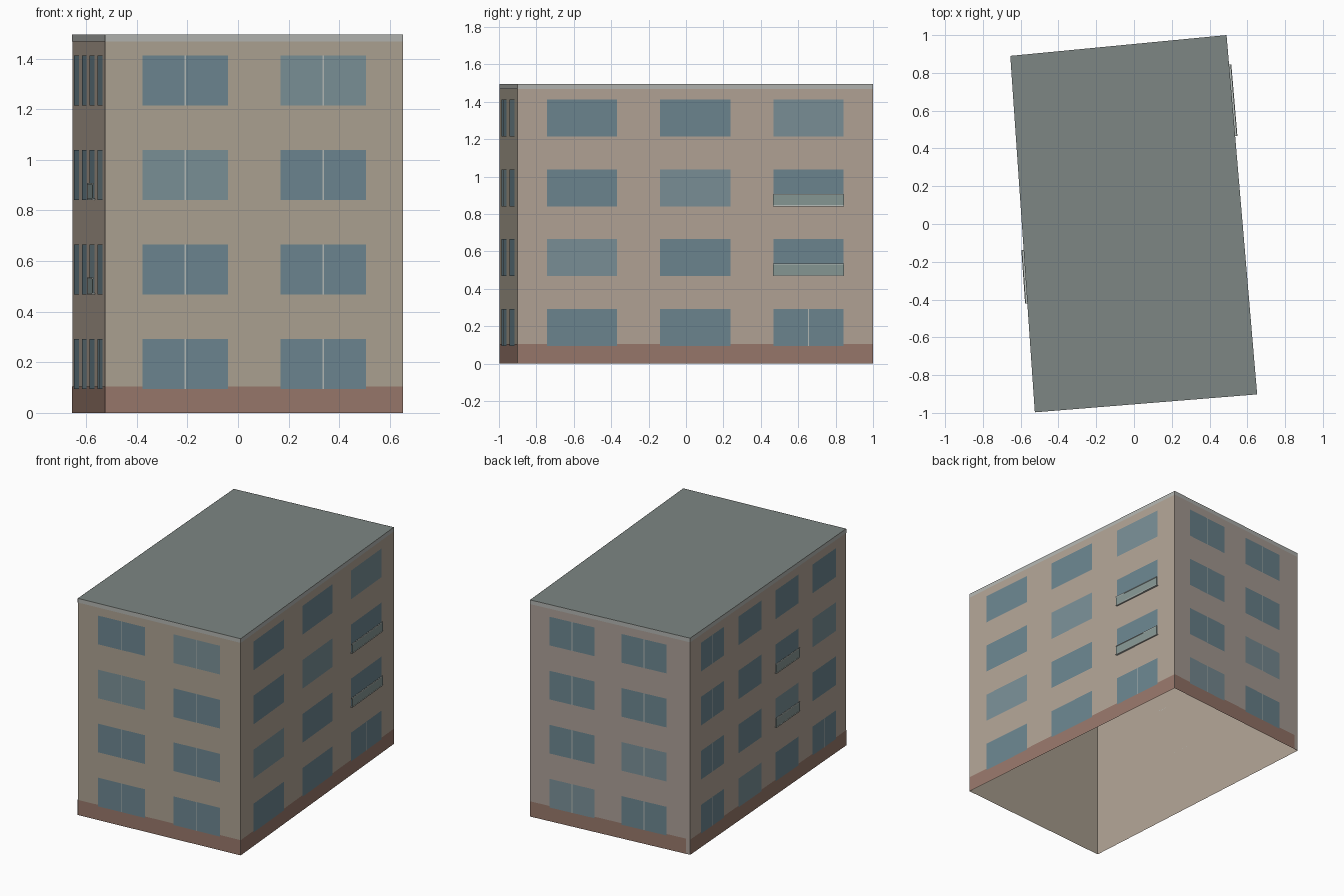
import bpy, bmesh
from mathutils import Vector

if "Cube" in bpy.data.objects:
    bpy.data.objects.remove(bpy.data.objects["Cube"])

H = 1.495
# Footprint, counter-clockwise from the front left corner
FOOT = [(-0.525, -0.997), (0.652, -0.902), (0.49, 1.0), (-0.627, 0.8927), (-0.655, 0.89)]
COLORS = {
    "front_wall": (172, 162, 146), "right_wall": (178, 164, 150), "back_wall": (172, 160, 152),
    "back_wall_return": (172, 160, 152), "left_wall": (178, 164, 150),
    "roof": (125, 134, 131), "plinth_band": (152, 120, 107), "roof_fascia": (178, 180, 176),
    "dark_windows": (108, 134, 144), "light_windows": (122, 144, 151),
    "window_mullions": (180, 186, 182), "balcony_panels": (135, 152, 149),
    "balcony_rails": (185, 192, 188), "balcony_slabs": (185, 192, 188),
}
parts = {}


def linear(c):
    c /= 255
    return c / 12.92 if c <= 0.04045 else ((c + 0.055) / 1.055) ** 2.4


def mesh_of(name):
    return parts.setdefault(name, bmesh.new()) if name not in parts else parts[name]


class Wall:
    """Local frame of one facade: u along it, z up, d outward."""
    def __init__(self, a, b):
        self.a = Vector((*a, 0))
        d = Vector((*b, 0)) - self.a
        self.length = d.length
        self.u = d.normalized()
        self.n = Vector((self.u.y, -self.u.x, 0))

    def at(self, u, z, d):
        return self.a + self.u * u + self.n * d + Vector((0, 0, z))

    def panel(self, name, u0, u1, z0, z1, d=0.0):
        bm = mesh_of(name)
        bm.faces.new([bm.verts.new(self.at(u, z, d))
                      for u, z in ((u0, z0), (u1, z0), (u1, z1), (u0, z1))])

    def block(self, name, u0, u1, z0, z1, d0, d1):
        bm = mesh_of(name)
        v = [bm.verts.new(self.at(u, z, d)) for d in (d0, d1)
             for u, z in ((u0, z0), (u1, z0), (u1, z1), (u0, z1))]
        for f in ((3, 2, 1, 0), (4, 5, 6, 7), (0, 1, 5, 4), (1, 2, 6, 5), (2, 3, 7, 6), (3, 0, 4, 7)):
            bm.faces.new([v[i] for i in f])


# Open-bottomed shell, with the fascia running round the top
names = ["front_wall", "right_wall", "back_wall", "back_wall_return", "left_wall"]
walls = [Wall(FOOT[i], FOOT[(i + 1) % 5]) for i in range(5)]
for name, w in zip(names, walls):
    w.panel(name, 0, w.length, 0, H)
    w.panel("roof_fascia", 0, w.length, 1.467, H, 0.001)

# Flat roof
bm = mesh_of("roof")
bm.faces.new([bm.verts.new((x, y, H)) for x, y in FOOT])

# Facades: plinth band, window grid, mullions and shallow balconies
MARGIN, FLOORS = 0.043, 4
for i, (w, cols) in enumerate(((walls[0], 2), (walls[1], 3), (walls[2], 2), (walls[4], 4))):
    w.panel("plinth_band", 0, w.length, 0, 0.105, 0.001)
    pitch = (w.length - 2 * MARGIN) / cols
    half = 0.31 * pitch
    for col in range(cols):
        mid = MARGIN + (col + 0.5) * pitch
        for floor in range(FLOORS):
            z = 0.095 + 0.373 * floor
            kind = "light_windows" if (floor - col - 2 + i) % 5 == 0 else "dark_windows"
            w.panel(kind, mid - half, mid + half, z, z + 0.198, 0.002)
            door = floor == 0 and col == cols - 1
            if cols == 2 or door or (cols == 4 and col == 0):
                w.panel("window_mullions", mid - 0.003, mid + 0.003, z, z + 0.198, 0.003)
            if cols > 2 and col == 2 and floor in (1, 2):
                a, b = mid - half - 0.002, mid + half + 0.002
                w.block("balcony_slabs", a, b, z, z + 0.006, 0.0, 0.012)
                w.block("balcony_panels", a, b, z + 0.006, z + 0.061, 0.008, 0.011)
                w.block("balcony_rails", a, b, z + 0.061, z + 0.067, 0.007, 0.012)

# Turn each collected part into an object with its colour
for name, bm in parts.items():
    me = bpy.data.meshes.new(name)
    bm.to_mesh(me)
    bm.free()
    mat = bpy.data.materials.new(name)
    mat.diffuse_color = (*[linear(c) for c in COLORS[name]], 1)
    mat.use_nodes = True
    mat.node_tree.nodes["Principled BSDF"].inputs["Base Color"].default_value = mat.diffuse_color
    me.materials.append(mat)
    bpy.context.collection.objects.link(bpy.data.objects.new(name, me))
